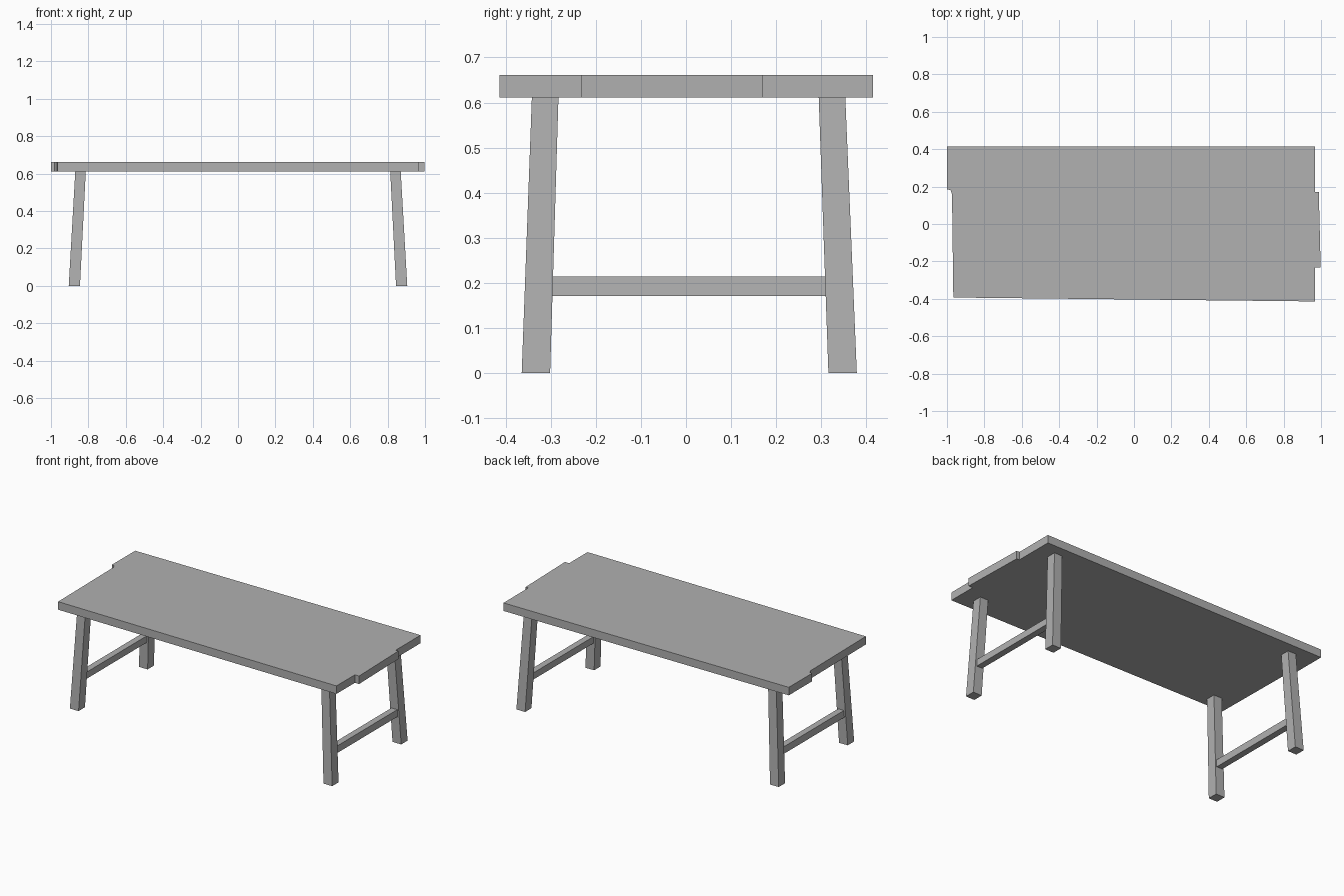
import bpy
import bmesh

cube = bpy.data.objects.get("Cube")
if cube:
    bpy.data.objects.remove(cube, do_unlink=True)

# One plain grey for the whole table
GREY = (0.44, 0.44, 0.44, 1.0)
grey = bpy.data.materials.new("plain_grey")
grey.use_nodes = True
grey.diffuse_color = GREY
grey.node_tree.nodes["Principled BSDF"].inputs["Base Color"].default_value = GREY


def loft(name, lower, upper):
    """Solid between two matching outlines of 3D points."""
    bm = bmesh.new()
    a = [bm.verts.new(p) for p in lower]
    b = [bm.verts.new(p) for p in upper]
    bm.faces.new(a)
    bm.faces.new(b)
    for i in range(len(a)):
        j = (i + 1) % len(a)
        bm.faces.new((a[i], a[j], b[j], b[i]))
    bmesh.ops.recalc_face_normals(bm, faces=bm.faces)
    mesh = bpy.data.meshes.new(name)
    bm.to_mesh(mesh)
    bm.free()
    mesh.materials.append(grey)
    obj = bpy.data.objects.new(name, mesh)
    bpy.context.collection.objects.link(obj)
    return obj


def rectangle(x, y, z, width, depth):
    w, d = width / 2, depth / 2
    return [(x - w, y - d, z), (x + w, y - d, z), (x + w, y + d, z), (x - w, y + d, z)]


# Table top: plank slab with uneven, stepped ends
UNDERSIDE, TOP = 0.611, 0.661
outline = [(-0.966, -0.393), (0.969, -0.414), (0.969, -0.232), (0.998, -0.232),
           (0.988, 0.17), (0.969, 0.17), (0.969, 0.415), (-1.0, 0.415),
           (-1.0, 0.186), (-0.98, 0.18), (-0.973, 0.16)]
loft("table_top", [(x, y, UNDERSIDE) for x, y in outline],
     [(x, y, TOP) for x, y in outline])

# Splayed tapering legs with a rail between each end pair
for side, sx in (("right", -1), ("left", 1)):
    for end, foot_y, head_y in (("front", -0.333, -0.3125), ("back", 0.3475, 0.324)):
        loft(f"{end}_{side}_leg",
             rectangle(sx * 0.875, foot_y, 0.0, 0.06, 0.063),
             rectangle(sx * 0.842, head_y, UNDERSIDE, 0.056, 0.059))
    loft(f"{side}_rail",
         rectangle(sx * 0.865, 0.005, 0.171, 0.04, 0.615),
         rectangle(sx * 0.863, 0.005, 0.214, 0.04, 0.615))
